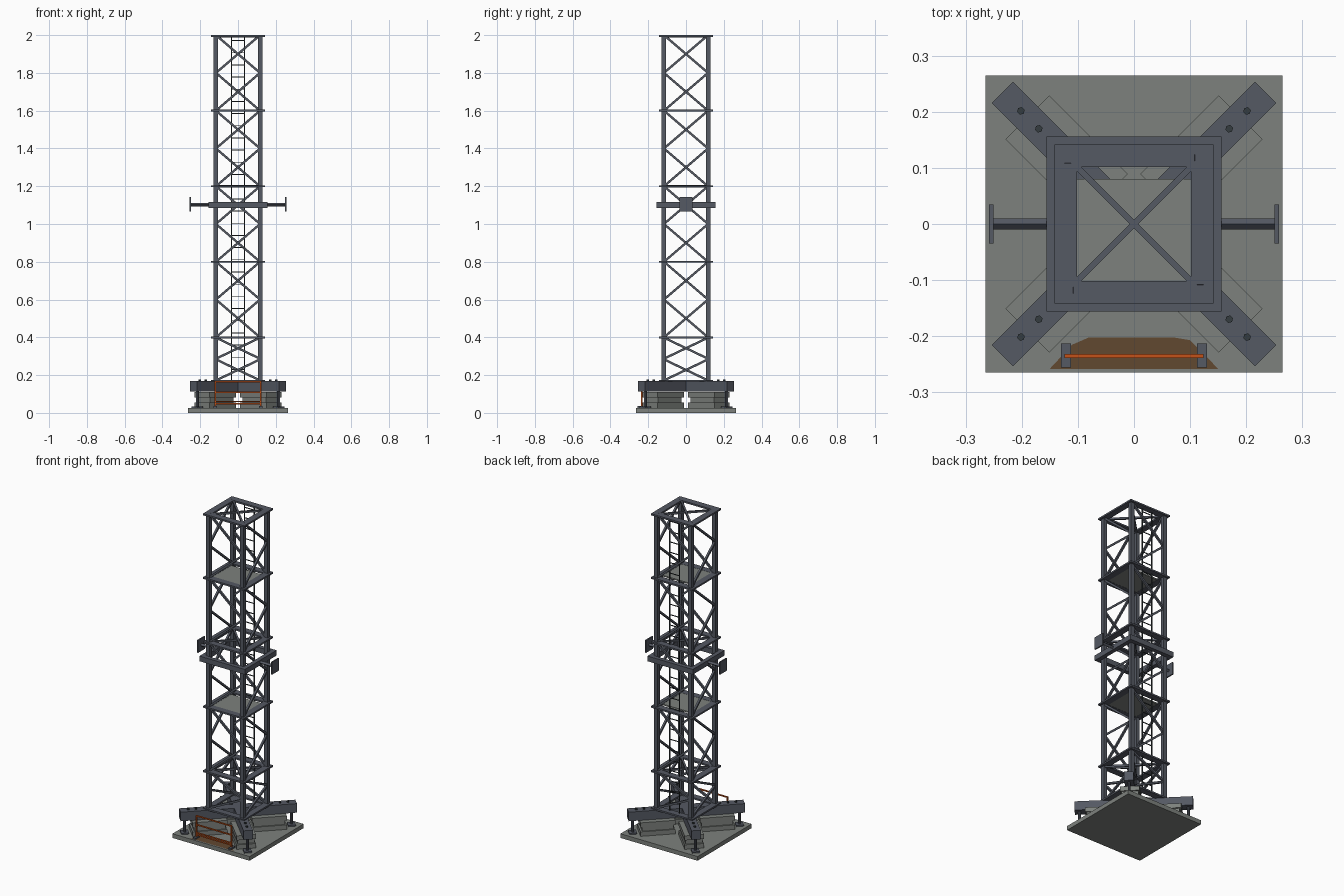
import bpy, bmesh, math
from mathutils import Vector, Matrix

if "Cube" in bpy.data.objects:
    bpy.data.objects.remove(bpy.data.objects["Cube"])


def material(name, rgb):
    m = bpy.data.materials.new(name)
    m.diffuse_color = (*rgb, 1)
    m.use_nodes = True
    m.node_tree.nodes["Principled BSDF"].inputs["Base Color"].default_value = m.diffuse_color
    return m


STEEL = material("blue grey steel", (0.09, 0.10, 0.125))
CONCRETE = material("concrete grey", (0.205, 0.22, 0.205))
DARK = material("dark bolt steel", (0.035, 0.045, 0.05))
ORANGE = material("safety orange", (0.55, 0.085, 0.01))
RUST = material("rust brown", (0.12, 0.065, 0.03))


class Part:
    """Collects simple solids into one named object."""
    def __init__(self, name, mat):
        self.name, self.mat, self.bm = name, mat, bmesh.new()

    def box(self, lo, hi, angle=0.0):
        lo, hi = Vector(lo), Vector(hi)
        mat = (Matrix.Rotation(angle, 4, 'Z') @ Matrix.Translation((lo + hi) / 2)
               @ Matrix.Diagonal((*(hi - lo), 1)))
        bmesh.ops.create_cube(self.bm, size=1, matrix=mat)

    def bar(self, a, b, w, sides=4, spin=math.pi / 4):
        # w is the radius of the bar's cross-section
        a, b = Vector(a), Vector(b)
        d = b - a
        mat = (Matrix.Translation((a + b) / 2) @ d.to_track_quat('Z', 'Y').to_matrix().to_4x4()
               @ Matrix.Rotation(spin, 4, 'Z'))
        bmesh.ops.create_cone(self.bm, cap_ends=True, segments=sides, radius1=w,
                              radius2=w, depth=d.length, matrix=mat)

    def ring(self, outer, inner, z0, z1):
        for s in (-1, 1):
            y0, y1 = sorted((s * inner, s * outer))
            self.box((-outer, y0, z0), (outer, y1, z1))
            self.box((y0, -inner, z0), (y1, inner, z1))

    def done(self):
        me = bpy.data.meshes.new(self.name)
        self.bm.to_mesh(me)
        self.bm.free()
        me.materials.append(self.mat)
        ob = bpy.data.objects.new(self.name, me)
        bpy.context.collection.objects.link(ob)


DIAGONALS = [math.radians(45 + 90 * i) for i in range(4)]
LEVELS = [0.17, 0.4, 0.8, 1.2, 1.6, 2.0]

# Ground slab
p = Part("base_slab", CONCRETE)
p.box((-0.265, -0.265, 0), (0.265, 0.265, 0.026))
p.done()

# Stacked ballast blocks under each outrigger
p = Part("ballast_blocks", CONCRETE)
for a in DIAGONALS:
    for i, (r0, r1, w) in enumerate([(0.071, 0.269, 0.055), (0.081, 0.259, 0.048),
                                     (0.071, 0.269, 0.055)]):
        z = 0.026 + i * 0.028
        p.box((r0, -w, z), (r1, w, z + 0.028), a)
p.done()

# Crossed outrigger beams
p = Part("outrigger_beams", STEEL)
for a in DIAGONALS[:2]:
    p.box((-0.332, -0.0265, 0.112), (0.332, 0.0265, 0.168), a)
p.done()

# Screw jacks and beam bolts
p = Part("screw_jacks", STEEL)
b = Part("beam_bolts", DARK)
for a in DIAGONALS:
    c, s = math.cos(a), math.sin(a)
    x, y = 0.305 * c, 0.305 * s
    p.bar((x, y, 0.03), (x, y, 0.115), 0.008, 8)
    p.box((0.283, -0.022, 0.026), (0.327, 0.022, 0.034), a)
    for r in (0.24, 0.285):
        b.bar((r * c, r * s, 0.165), (r * c, r * s, 0.176), 0.007, 6)
p.done()
b.done()

# Tower corner columns
p = Part("corner_columns", STEEL)
for sx in (-1, 1):
    for sy in (-1, 1):
        x, y = sx * 0.118, sy * 0.118
        p.box((x - 0.012, y - 0.012, 0.17), (x + 0.012, y + 0.012, 1.995))
p.done()

# Horizontal frames between sections
p = Part("section_frames", STEEL)
for z in LEVELS:
    z0 = min(z - 0.005, 1.99)
    p.ring(0.142, 0.102, z0, z0 + 0.01)
p.done()

# Plan cross braces on the open levels
p = Part("plan_braces", STEEL)
for z in (0.4, 1.2, 1.992):
    for s in (-1, 1):
        p.bar((-0.108, -0.108 * s, z), (0.108, 0.108 * s, z), 0.008)
p.done()

# Zigzag lacing, two bays per section on every face
p = Part("lacing_bars", STEEL)
for f in range(4):
    rot = Matrix.Rotation(f * math.pi / 2, 3, 'Z')
    for z0, z1 in zip(LEVELS, LEVELS[1:]):
        zm = (z0 + z1) / 2
        for lo, hi, s in ((z0, zm, 1), (zm, z1, -1)):
            p.bar(rot @ Vector((-0.112 * s, -0.118, lo + 0.004)),
                  rot @ Vector((0.112 * s, -0.118, hi - 0.004)), 0.0085)
p.done()

# Rest decks with a ladder opening at the back
p = Part("rest_decks", CONCRETE)
for z in (0.8, 1.6):
    p.box((-0.106, -0.106, z - 0.004), (0.106, 0.08, z + 0.004))
p.done()

# Access ladder
p = Part("ladder", DARK)
for s in (-1, 1):
    p.bar((s * 0.034, 0.112, 0.17), (s * 0.034, 0.112, 1.995), 0.004)
for i in range(28):
    z = 0.23 + i * 0.0645
    p.bar((-0.034, 0.112, z), (0.034, 0.112, z), 0.003)
p.done()

# Collar with side arms and end plates
p = Part("collar", STEEL)
p.ring(0.156, 0.13, 1.085, 1.117)
p.done()
p = Part("side_arms", STEEL)
for s in (-1, 1):
    p.bar((s * 0.15, 0, 1.102), (s * 0.252, 0, 1.102), 0.01, 4, 0)
    x0, x1 = sorted((s * 0.25, s * 0.258))
    p.box((x0, -0.035, 1.065), (x1, 0.035, 1.142))
p.done()

# Front safety barrier
p = Part("barrier_frame", ORANGE)
for x in (-0.12, 0.12):
    p.bar((x, -0.235, 0.03), (x, -0.235, 0.168), 0.005)
for z in (0.048, 0.06, 0.11, 0.165):
    p.bar((-0.12, -0.235, z), (0.12, -0.235, z), 0.005)
p.done()
p = Part("barrier_feet", STEEL)
for x in (-0.121, 0.121):
    p.box((x - 0.009, -0.256, 0.026), (x + 0.009, -0.213, 0.036))
p.done()

# Rust stain on the slab
p = Part("rust_stain", RUST)
outline = [(-0.15, -0.258), (0.15, -0.258), (0.1, -0.207), (0.07, -0.202), (-0.08, -0.202), (-0.11, -0.215)]
p.bm.faces.new([p.bm.verts.new((x, y, 0.0275)) for x, y in outline])
p.done()
